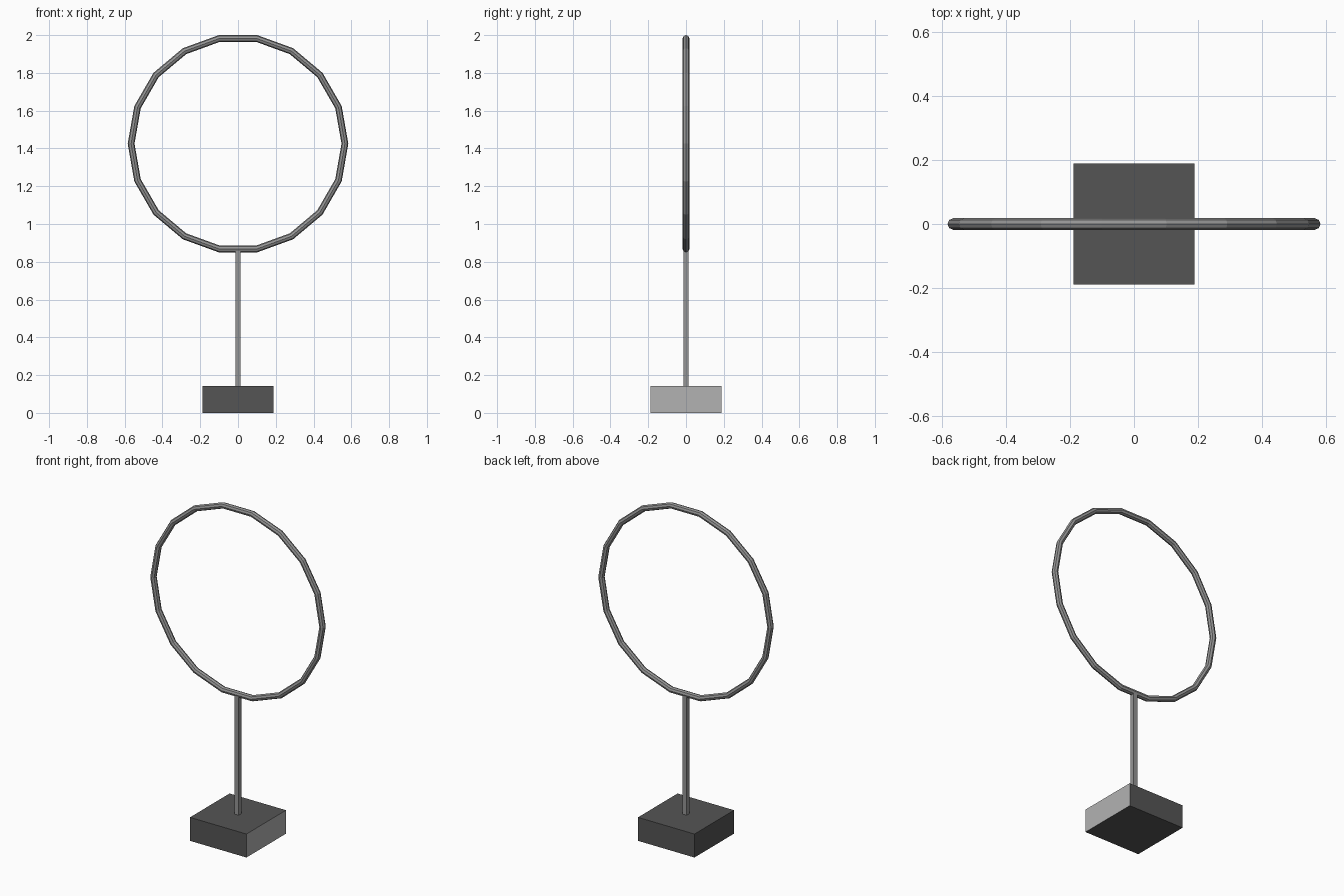
import bpy, bmesh
from math import radians

if "Cube" in bpy.data.objects:
    bpy.data.objects.remove(bpy.data.objects["Cube"])


def grey(name, v):
    m = bpy.data.materials.new(name)
    m.diffuse_color = (v, v, v, 1)
    m.use_nodes = True
    m.node_tree.nodes["Principled BSDF"].inputs["Base Color"].default_value = m.diffuse_color
    return m


def box(name, w, z0, z1):
    bpy.ops.mesh.primitive_cube_add(size=1, location=(0, 0, (z0 + z1) / 2))
    o = bpy.context.object
    o.name = name
    o.scale = (w, w, z1 - z0)
    bpy.ops.object.transform_apply(location=True, rotation=False, scale=True)
    return o


dark = grey("dark_grey", 0.09)
light = grey("light_grey", 0.45)
metal = grey("metal_grey", 0.3)

# Base block: dark, with one lighter side facing +x
base = box("base", 0.378, 0, 0.142)
base.data.materials.append(dark)
base.data.materials.append(light)
for p in base.data.polygons:
    p.material_index = int(p.normal.x > 0.9)

# Square post, reaching the inside of the ring tube
post = box("post", 0.028, 0.14, 0.865)
post.data.materials.append(metal)

# Upright low-poly hoop
bpy.ops.mesh.primitive_torus_add(major_segments=18, minor_segments=8,
                                 major_radius=0.566, minor_radius=0.018,
                                 location=(0, 0, 1.425), rotation=(radians(90), 0, 0))
hoop = bpy.context.object
hoop.name = "hoop"
bpy.ops.object.shade_flat()
hoop.data.materials.append(metal)
